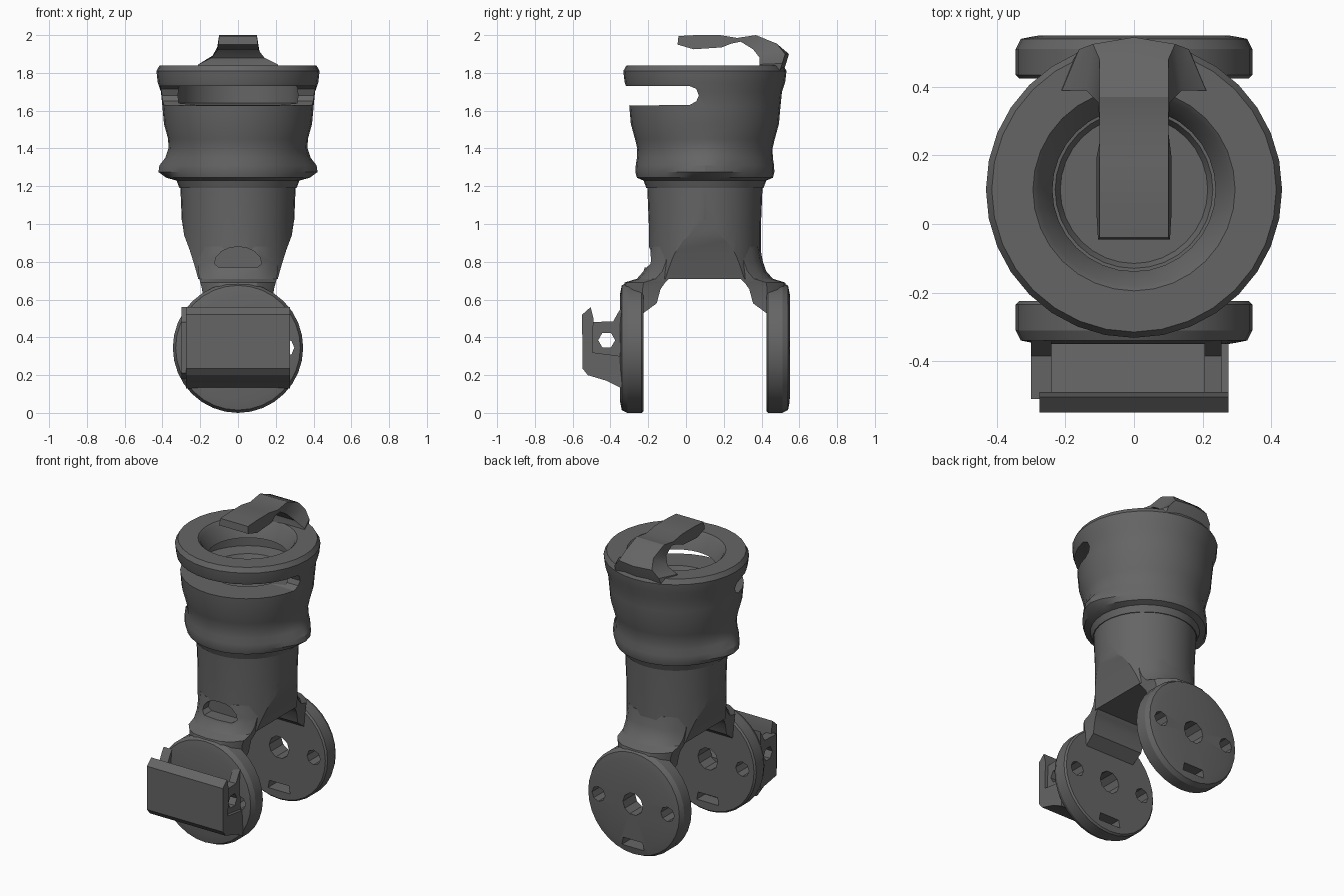
import bpy, bmesh, math

if "Cube" in bpy.data.objects:
    bpy.data.objects.remove(bpy.data.objects["Cube"])

CY = 0.1          # y of the tube axis; the fork is symmetric about it
DZ = 0.345        # disc centre height


def make(name, verts, faces):
    bm = bmesh.new()
    vs = [bm.verts.new(v) for v in verts]
    for f in faces:
        bm.faces.new([vs[i] for i in f])
    bmesh.ops.remove_doubles(bm, verts=bm.verts, dist=1e-5)
    bmesh.ops.recalc_face_normals(bm, faces=bm.faces)
    me = bpy.data.meshes.new(name)
    bm.to_mesh(me)
    bm.free()
    ob = bpy.data.objects.new(name, me)
    bpy.context.collection.objects.link(ob)
    return ob


def loft(name, rings):
    n, m = len(rings[0]), len(rings)
    verts = [p for r in rings for p in r]
    faces = [(i*n + j, i*n + (j+1) % n, (i+1)*n + (j+1) % n, (i+1)*n + j)
             for i in range(m-1) for j in range(n)]
    faces += [tuple(range(n)), tuple(range((m-1)*n, m*n))]
    return make(name, verts, faces)


def prism(name, pts, axis, a, b):
    if axis == 'x':
        return loft(name, [[(s, p, q) for p, q in pts] for s in (a, b)])
    return loft(name, [[(p, s, q) for p, q in pts] for s in (a, b)])


def lathe(name, prof, axis='z', n=32):
    # prof holds (radius, position along axis); both ends lie on the axis
    verts, faces, m = [], [], len(prof)
    for i in range(n):
        t = 2*math.pi*i/n
        for r, h in prof:
            c, s = r*math.cos(t), r*math.sin(t)
            verts.append((c, CY + s, h) if axis == 'z' else (c, h, DZ + s))
    for i in range(n):
        k = (i+1) % n
        for j in range(m-1):
            q = [i*m + j, k*m + j, k*m + j+1, i*m + j+1]
            if prof[j][0] == 0:
                q.pop(1)
            elif prof[j+1][0] == 0:
                q.pop(2)
            faces.append(q)
    return make(name, verts, faces)


def boolean(ob, cutter, op='DIFFERENCE'):
    md = ob.modifiers.new('cut', 'BOOLEAN')
    md.object, md.operation, md.solver = cutter, op, 'EXACT'
    bpy.context.view_layer.objects.active = ob
    bpy.ops.object.modifier_apply(modifier=md.name)
    bpy.data.objects.remove(cutter)


def circle(cx, cz, r, n=8):
    return [(cx + r*math.cos(2*math.pi*i/n), cz + r*math.sin(2*math.pi*i/n)) for i in range(n)]


# Tube: cylinder narrowed at the sides so that a saddle arch appears
tube = lathe('tube', [(0, 0.71), (0.297, 0.71), (0.297, 1.0), (0.307, 1.24), (0, 1.24)])
half = [(0.185, 0.6), (0.205, 0.69), (0.23, 0.78), (0.255, 0.86), (0.285, 0.94), (0.297, 1.02), (0.33, 1.1), (0.33, 1.3)]
boolean(tube, prism('waist_cutter', half + [(-x, z) for x, z in reversed(half)], 'y', -1, 1), 'INTERSECT')
pocket = [(-0.1, 0.77), (0.1, 0.77)] + [(0.125*math.cos(math.pi*i/8), 0.79 + 0.09*math.sin(math.pi*i/8))
                                        for i in range(9)]

# Fork arms and drilled discs, front (-1) and back (+1)
arm_levels = [  # z, half width, outer and inner distance from the tube axis
    (0.5, 0.17, 0.435, 0.335), (0.525, 0.18, 0.435, 0.33), (0.58, 0.185, 0.435, 0.255), (0.655, 0.19, 0.435, 0.235),
    (0.69, 0.2, 0.425, 0.21), (0.71, 0.205, 0.36, 0.19), (0.75, 0.21, 0.325, 0.17),
    (0.8, 0.215, 0.307, 0.15), (0.88, 0.215, 0.292, 0.15)]
for side, word in ((-1, 'front'), (1, 'back')):
    rings = []
    for z, w, out, inn in arm_levels:
        corner = max(out - 0.1, inn + 0.01)
        sec = [(-w, inn), (-w, min(corner, 0.33)), (-0.8*w, out - 0.05), (-0.5*w, out - 0.012), (0, out)]
        sec += [(-x, d) for x, d in reversed(sec[:-1])]
        rings.append([(x, CY + side*d, z) for x, d in sec])
    arm = loft(word + '_arm', rings)
    disc = lathe(word + '_disc', [(r, CY + side*a) for r, a in
                 ((0, 0.325), (0.335, 0.325), (0.345, 0.335), (0.345, 0.41), (0.33, 0.44), (0.28, 0.45), (0, 0.45))], 'y')
    depth = 0.41 if side < 0 else 0.6      # the front slot is blind
    slot = [(-0.08, 0.06), (0.08, 0.06), (0.07, 0.11), (-0.07, 0.11)]
    for cut, end in ((circle(0, DZ, 0.072, 10), 0.6), (circle(0.25, DZ, 0.048), 0.6),
                     (circle(-0.25, DZ, 0.048), 0.6), (slot, depth)):
        boolean(disc, prism('hole_cutter', cut, 'y', CY + side*0.2, CY + side*end))
    if side < 0:
        for ob in (tube, arm):
            boolean(ob, prism('pocket_cutter', pocket, 'y', -0.4, -0.13))

# Collar and cup, with side lugs swelling out of the lower rim
collar = lathe('collar', [(0, 1.19), (0.31, 1.19), (0.325, 1.23), (0.36, 1.245), (0.368, 1.275), (0.366, 1.31),
                          (0.36, 1.35), (0.358, 1.4), (0.37, 1.45), (0.392, 1.53), (0.4, 1.62), (0.408, 1.7),
                          (0.425, 1.75), (0.432, 1.81), (0.415, 1.84), (0.295, 1.84), (0.28, 1.825), (0.238, 1.73),
                          (0.32, 1.73), (0.32, 1.64), (0.23, 1.63), (0.215, 1.6), (0, 1.6)])
lug = {1.245: 0.02, 1.275: 0.053, 1.31: 0.05, 1.35: 0.025, 1.4: 0.01}
for v in collar.data.vertices:
    for z, grow in lug.items():
        if abs(v.co.z - z) < 0.001:
            c = v.co.x / math.hypot(v.co.x, v.co.y - CY)
            v.co.x += math.copysign(grow*abs(c)**12, c)
slot = [(-0.6, 1.73), (-0.6, 1.625), (0.02, 1.63), (0.055, 1.65), (0.068, 1.68), (0.055, 1.715), (0.02, 1.73)]
boolean(collar, prism('slot_cutter', slot, 'x', -0.6, 0.6))

# Strap: (outer half width, y, z, inner half width, y, z) along its path
path = [(0.17, 0.49, 1.79, 0.23, 0.38, 1.79), (0.16, 0.51, 1.85, 0.21, 0.39, 1.845),
        (0.12, 0.525, 1.9, 0.14, 0.39, 1.88), (0.1, 0.48, 1.955, 0.105, 0.355, 1.925),
        (0.1, 0.37, 2.0, 0.1, 0.29, 1.965), (0.1, 0.27, 1.985, 0.1, 0.24, 1.955),
        (0.1, 0.18, 2.0, 0.11, 0.19, 1.935), (0.1, 0.05, 2.0, 0.11, 0.04, 1.925),
        (0.1, -0.04, 1.995, 0.105, -0.045, 1.95)]
loft('top_strap', [[(-a, y, z), (0, y + (0.02 if z < 1.92 else 0), z), (a, y, z), (b, v, w), (0, v, w), (-b, v, w)]
                   for a, y, z, b, v, w in path])

# Front clip: hooked plate, end walls with windows
clip = [(-0.34, 0.13), (-0.42, 0.17), (-0.52, 0.2), (-0.548, 0.235), (-0.55, 0.52), (-0.505, 0.56),
        (-0.49, 0.5), (-0.495, 0.32), (-0.34, 0.3)]
prism('clip_plate', clip, 'x', -0.275, 0.275)
wall = [(-0.34, 0.18), (-0.51, 0.21), (-0.51, 0.48), (-0.385, 0.485), (-0.36, 0.53), (-0.34, 0.56)]
for word, a, b in (('left', -0.3, -0.24), ('right', 0.205, 0.255)):
    w = prism(word + '_clip_wall', wall, 'x', a, b)
    boolean(w, prism('window_cutter', circle(-0.42, 0.385, 0.045, 6), 'x', a - 0.1, b + 0.1))

# Dark grey finish and shading
mat = bpy.data.materials.new('dark_grey')
mat.diffuse_color = (0.13, 0.13, 0.13, 1)
mat.use_nodes = True
mat.node_tree.nodes["Principled BSDF"].inputs["Base Color"].default_value = mat.diffuse_color
for ob in bpy.context.scene.objects:
    ob.data.materials.clear()
    ob.data.materials.append(mat)
    ob.select_set(True)
bpy.context.view_layer.objects.active = tube
bpy.ops.object.shade_smooth_by_angle(angle=math.radians(25))
